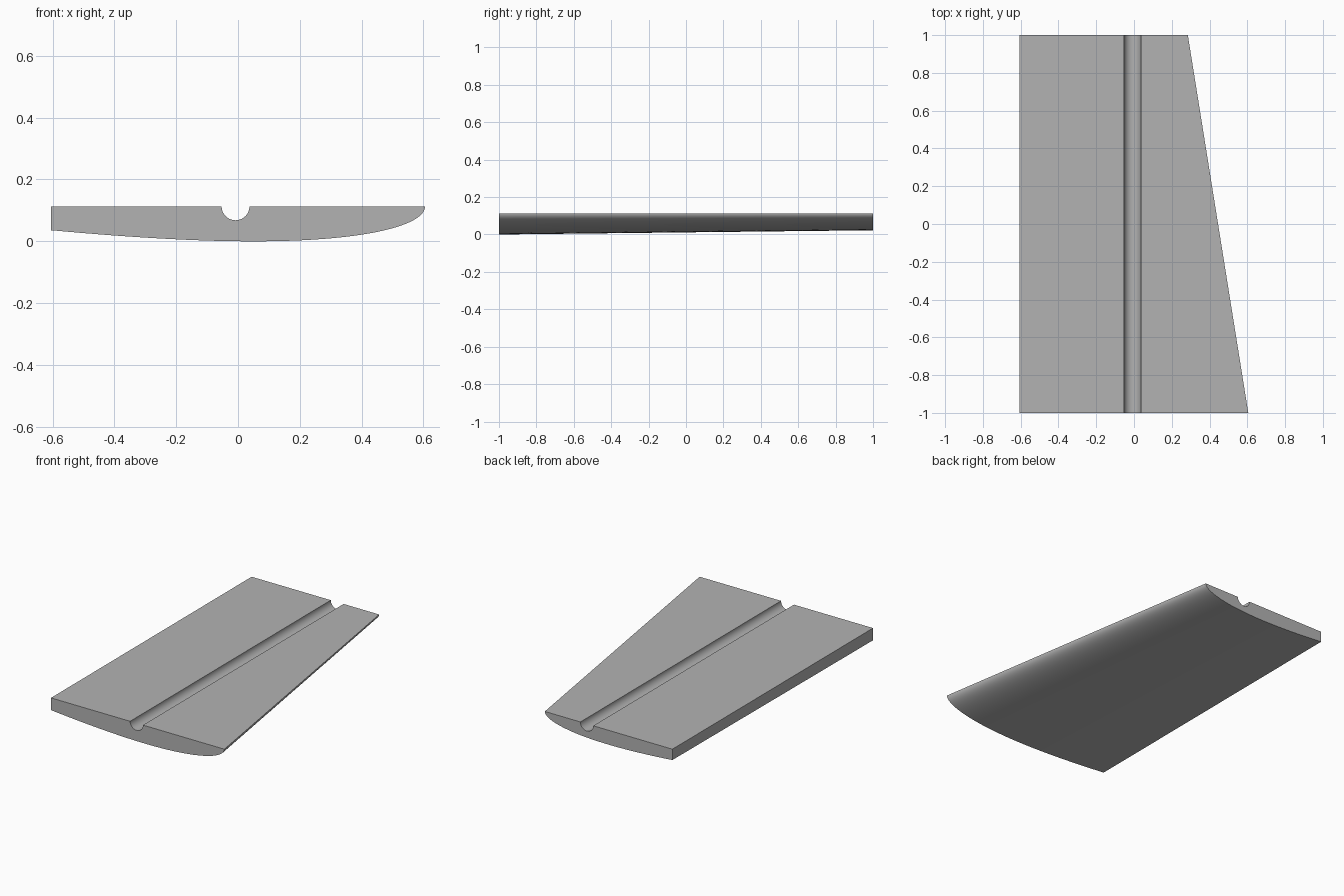
import bpy
import bmesh
import math

cube = bpy.data.objects.get("Cube")
if cube:
    bpy.data.objects.remove(cube, do_unlink=True)

TOP = 0.113          # height of the flat upper face
CUT_X = -0.605       # flat trailing face
GROOVE_X, GROOVE_R = -0.008, 0.045
CURVE_STEPS, GROOVE_STEPS = 40, 20


def thickness(u):
    """Relative half-airfoil thickness at chord fraction u."""
    return 2 * (1.4845 * math.sqrt(u) - 0.63 * u - 1.758 * u**2
                + 1.4215 * u**3 - 0.5075 * u**4)


def section(lead_x, chord, depth):
    """Outline of one wing end: curved belly, then flat top with groove."""
    pts = []
    span = lead_x - CUT_X
    for i in range(CURVE_STEPS + 1):
        d = span * (i / CURVE_STEPS) ** 2
        pts.append((lead_x - d, TOP - depth * thickness(d / chord)))
    pts.append((CUT_X, TOP))
    for i in range(GROOVE_STEPS + 1):
        a = math.pi * (1 + i / GROOVE_STEPS)
        pts.append((GROOVE_X + GROOVE_R * math.cos(a),
                    TOP + GROOVE_R * math.sin(a)))
    return pts


# Loft between the wide front end and the narrow back end
bm = bmesh.new()
ends = []
for y, lead_x, scale in ((-1, 0.605, 1.0), (1, 0.285, 0.8)):
    outline = section(lead_x, 1.85 * scale, TOP * scale)
    ends.append([bm.verts.new((x, y, z)) for x, z in outline])
front, back = ends
count = len(front)
for i in range(count):
    j = (i + 1) % count
    bm.faces.new((front[i], front[j], back[j], back[i]))
bm.faces.new(front)
bm.faces.new(back)
bmesh.ops.recalc_face_normals(bm, faces=bm.faces)

mesh = bpy.data.meshes.new("wing_half")
bm.to_mesh(mesh)
bm.free()
wing = bpy.data.objects.new("wing_half", mesh)
bpy.context.collection.objects.link(wing)

# Plain grey material
grey = bpy.data.materials.new("plain_grey")
grey.use_nodes = True
colour = (0.45, 0.45, 0.45, 1)
grey.diffuse_color = colour
grey.node_tree.nodes["Principled BSDF"].inputs["Base Color"].default_value = colour
mesh.materials.append(grey)

# Smooth belly and groove, sharp rims
bpy.ops.object.select_all(action='DESELECT')
wing.select_set(True)
bpy.context.view_layer.objects.active = wing
bpy.ops.object.shade_smooth_by_angle(angle=math.radians(35))
